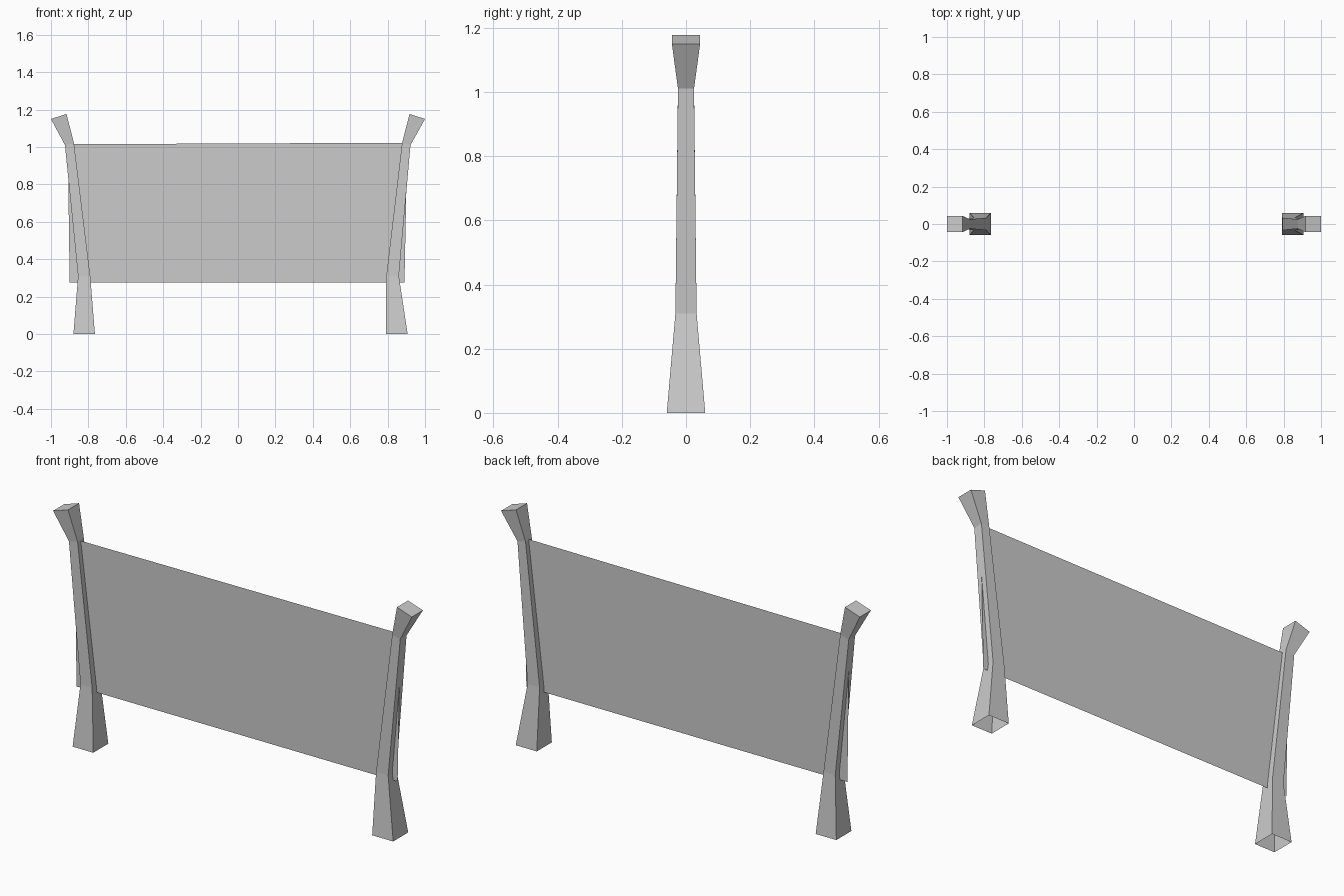
import bpy
import bmesh

cube = bpy.data.objects.get("Cube")
if cube:
    bpy.data.objects.remove(cube, do_unlink=True)

grey = bpy.data.materials.new("plain grey")
grey.use_nodes = True
colour = (0.6, 0.6, 0.6, 1)
grey.diffuse_color = colour
grey.node_tree.nodes["Principled BSDF"].inputs["Base Color"].default_value = colour


def finish(name, bm):
    mesh = bpy.data.meshes.new(name)
    bm.to_mesh(mesh)
    bm.free()
    mesh.materials.append(grey)
    obj = bpy.data.objects.new(name, mesh)
    bpy.context.collection.objects.link(obj)


def post(name, sections):
    """Loft square rings; each section is (x, z) left, (x, z) right, half depth."""
    bm = bmesh.new()
    rings = []
    for (xa, za), (xb, zb), d in sections:
        corners = ((xa, -d, za), (xb, -d, zb), (xb, d, zb), (xa, d, za))
        rings.append([bm.verts.new(c) for c in corners])
    for low, high in zip(rings, rings[1:]):
        for i in range(4):
            j = (i + 1) % 4
            bm.faces.new((low[i], low[j], high[j], high[i]))
    bm.faces.new(rings[-1])  # capped head, open foot
    finish(name, bm)


# Leaning posts with flared feet and outward-bent heads
post("right_post", [
    ((-0.88, 0), (-0.765, 0), 0.06),
    ((-0.855, 0.31), (-0.79, 0.31), 0.033),
    ((-0.925, 1.01), (-0.877, 1.02), 0.025),
    ((-1.0, 1.15), (-0.917, 1.177), 0.044),
])
post("left_post", [
    ((0.79, 0), (0.907, 0), 0.06),
    ((0.793, 0.31), (0.86, 0.31), 0.033),
    ((0.877, 1.02), (0.922, 1.01), 0.025),
    ((0.917, 1.177), (1.0, 1.15), 0.044),
])

# Thin sheet stretched between the posts
bm = bmesh.new()
outline = ((-0.9, 0.275), (0.89, 0.275), (0.905, 1.023), (-0.91, 1.015))
bm.faces.new([bm.verts.new((x, 0, z)) for x, z in outline])
finish("sheet_panel", bm)
